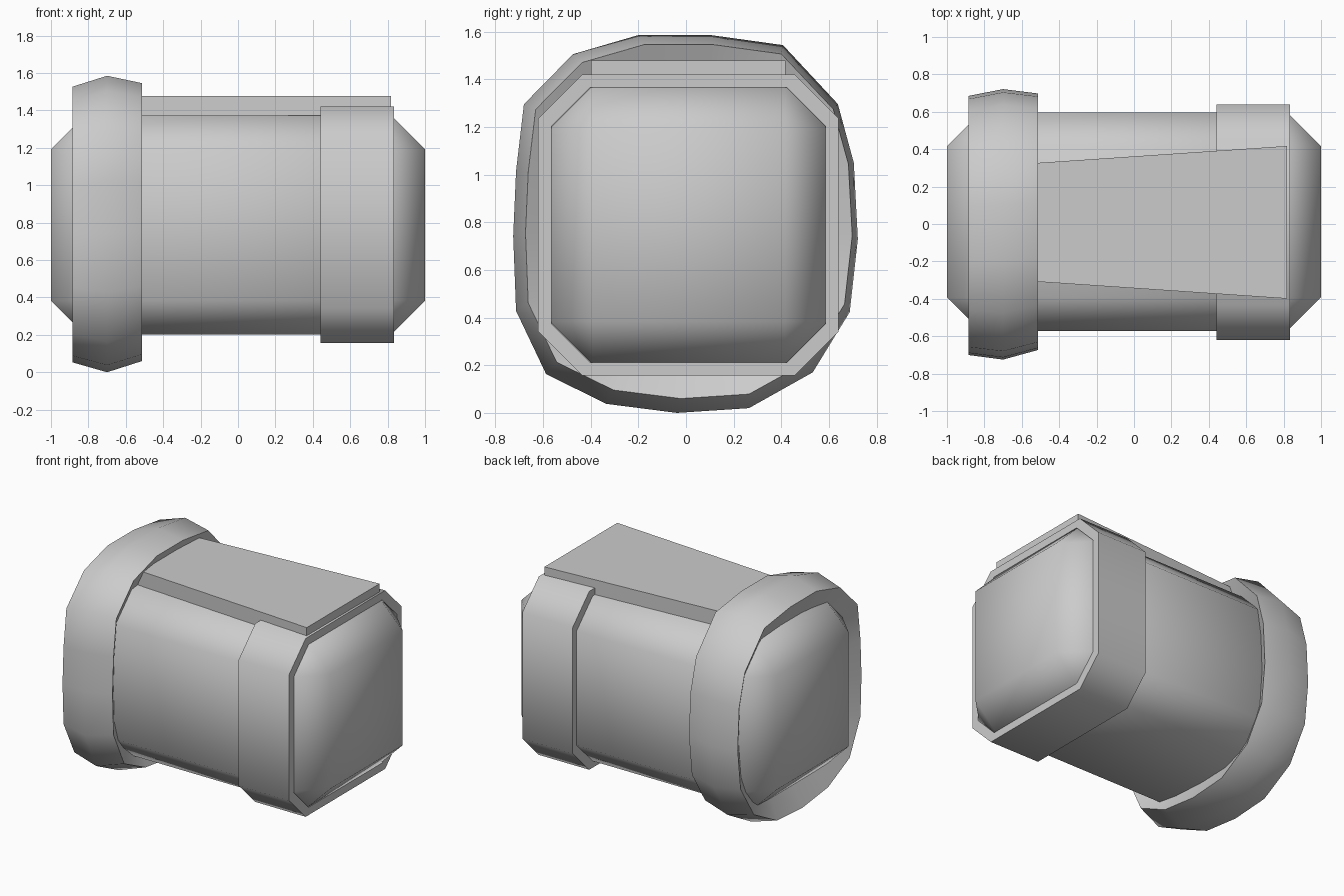
import bpy, bmesh, math

if "Cube" in bpy.data.objects:
    bpy.data.objects.remove(bpy.data.objects["Cube"])


def finish(name, bm, angle=None):
    bmesh.ops.recalc_face_normals(bm, faces=bm.faces)
    mesh = bpy.data.meshes.new(name)
    bm.to_mesh(mesh)
    bm.free()
    ob = bpy.data.objects.new(name, mesh)
    bpy.context.collection.objects.link(ob)
    if angle:
        bpy.ops.object.select_all(action='DESELECT')
        ob.select_set(True)
        bpy.context.view_layer.objects.active = ob
        bpy.ops.object.shade_smooth_by_angle(angle=math.radians(angle))
    return ob


def loft(name, loops, cyclic=False, angle=None):
    """Skin equal-length loops of 3D points; cap the ends unless cyclic."""
    bm = bmesh.new()
    rings = [[bm.verts.new(p) for p in loop] for loop in loops]
    pairs = list(zip(rings, rings[1:]))
    if cyclic:
        pairs.append((rings[-1], rings[0]))
    else:
        bm.faces.new(rings[0])
        bm.faces.new(rings[-1])
    n = len(rings[0])
    for a, b in pairs:
        for i in range(n):
            j = (i + 1) % n
            bm.faces.new((a[i], a[j], b[j], b[i]))
    return finish(name, bm, angle)


def octagon(x, cy, cz, hy, hz, cut):
    pts = [(hy, hz - cut), (hy - cut, hz), (cut - hy, hz), (-hy, hz - cut),
           (-hy, cut - hz), (cut - hy, -hz), (hy - cut, -hz), (hy, cut - hz)]
    return [(x, cy + y, cz + z) for y, z in pts]


# Main body: chamfered box, smoothly shaded
bm = bmesh.new()
bmesh.ops.create_cube(bm, size=1)
for v in bm.verts:
    v.co = (v.co.x * 2, v.co.y * 1.168 + 0.012, v.co.z * 1.17 + 0.788)
bmesh.ops.bevel(bm, geom=bm.edges[:], offset=0.18, offset_type='OFFSET',
                segments=1, affect='EDGES')
finish("body", bm, 50)

# Octagonal band near the right end, wrapped around the body
band = [(0.44, 0), (0.835, 0), (0.835, 0.055), (0.44, 0.055)]
loft("end_band", [octagon(x, 0.01, 0.788, 0.63 - t, 0.632 - t, 0.185 - 0.4 * t)
                  for x, t in band], cyclic=True, angle=50)

# Tapered plate on top
def plate_loop(x, hy):
    return [(x, 0.009 - hy, 1.36), (x, 0.009 + hy, 1.36),
            (x, 0.009 + hy, 1.478), (x, 0.009 - hy, 1.478)]

loft("top_plate", [plate_loop(-0.7, 0.305), plate_loop(0.818, 0.408)])

# Large hand-cut collar: uneven outline (y, z) swept through a crowned section
outline = [(-0.20, 1.585), (0.105, 1.585), (0.407, 1.543), (0.637, 1.296),
           (0.704, 1.05), (0.721, 0.73), (0.687, 0.423), (0.532, 0.17),
           (0.264, 0.02), (-0.038, 0.0), (-0.335, 0.038), (-0.587, 0.163),
           (-0.713, 0.428), (-0.725, 0.742), (-0.713, 1.015),
           (-0.68, 1.295), (-0.474, 1.505)]
# x, scale y, scale z, shift y, shift z
section = [(-0.885, 0.958, 0.93, -0.006, -0.003),
           (-0.70, 1, 1, 0, 0),
           (-0.512, 0.948, 0.937, 0.014, 0.01),
           (-0.60, 0.75, 0.72, 0.01, 0),
           (-0.80, 0.75, 0.72, 0.01, 0)]
loft("collar", [[(x, y * sy + dy, (z - 0.795) * sz + 0.795 + dz)
                 for y, z in outline] for x, sy, sz, dy, dz in section],
     cyclic=True, angle=50)
